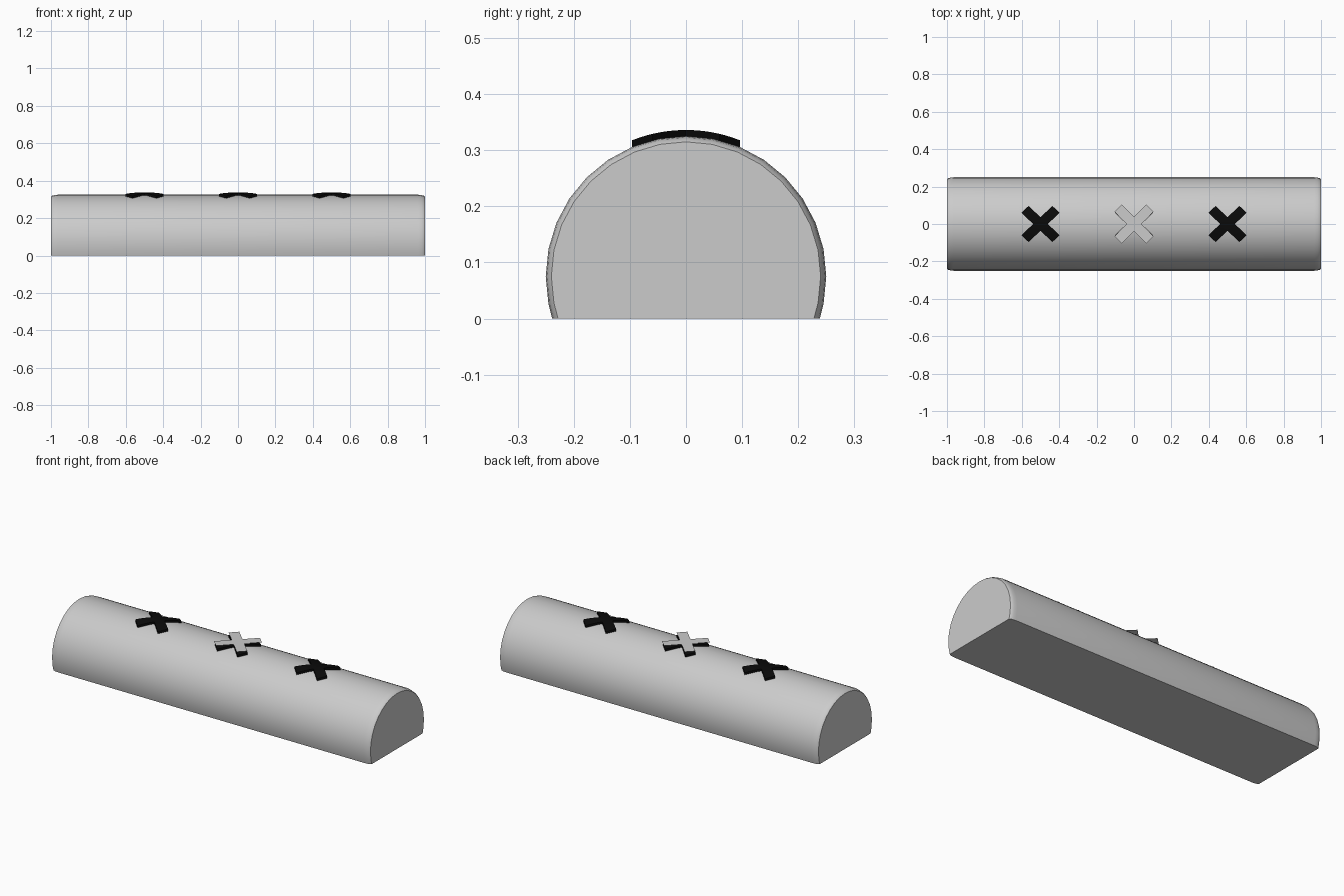
import bpy, bmesh, math

if "Cube" in bpy.data.objects:
    bpy.data.objects.remove(bpy.data.objects["Cube"])

CZ, R = 0.075, 0.25          # axis height and radius of the body


def finish(name, bm, angle=None, mat=None):
    bmesh.ops.recalc_face_normals(bm, faces=bm.faces)
    me = bpy.data.meshes.new(name)
    bm.to_mesh(me)
    bm.free()
    ob = bpy.data.objects.new(name, me)
    bpy.context.collection.objects.link(ob)
    if mat:
        me.materials.append(mat)
    if angle:
        bpy.ops.object.select_all(action='DESELECT')
        ob.select_set(True)
        bpy.context.view_layer.objects.active = ob
        bpy.ops.object.shade_smooth_by_angle(angle=math.radians(angle))
    return ob


# Body: round log with a flat underside and softened ends
def section(bm, x, r):
    low = -math.asin(CZ / r)
    step = math.pi / 16
    angles = [low] + [i * step for i in range(-1, 18)] + [math.pi - low]
    return [bm.verts.new((x, r * math.cos(a), CZ + r * math.sin(a))) for a in angles]


bm = bmesh.new()
half = [(1.0, 0.240), (0.994, 0.2445), (0.982, 0.248), (0.965, R)]
stations = [(-x, r) for x, r in half] + half[::-1]
rings = [section(bm, x, r) for x, r in stations]
for a, b in zip(rings, rings[1:]):
    n = len(a)
    for i in range(n):
        j = (i + 1) % n
        bm.faces.new((a[i], a[j], b[j], b[i]))
bm.faces.new(rings[0])
bm.faces.new(rings[-1])
finish("body", bm, 50)


# Flat diagonal cross made of a centre square and four divided arms
def cross_sheet(bm, length=0.120, width=0.028, cuts=5):
    ticks = [width + (length - width) * i / cuts for i in range(cuts + 1)]
    for k in range(4):
        t = math.pi / 4 + k * math.pi / 2
        c, s = math.cos(t), math.sin(t)
        rows = [[bm.verts.new((u * c - v * s, u * s + v * c, 0))
                 for v in (-width, 0, width)] for u in ticks]
        for p, q in zip(rows, rows[1:]):
            for i in range(2):
                bm.faces.new((p[i], q[i], q[i + 1], p[i + 1]))
        hub = bm.verts.new((0, 0, 0))
        for i in range(2):
            bm.faces.new((hub, rows[0][i], rows[0][i + 1]))
    bmesh.ops.remove_doubles(bm, verts=bm.verts, dist=1e-5)
    bmesh.ops.recalc_face_normals(bm, faces=bm.faces)


black = bpy.data.materials.new("black")
black.diffuse_color = (0.003, 0.003, 0.003, 1)
black.use_nodes = True
black.node_tree.nodes["Principled BSDF"].inputs["Base Color"].default_value = black.diffuse_color

# Curved black crosses hugging the top of the body
for name, x0 in (("left", -0.5), ("middle", 0.0), ("right", 0.5)):
    bm = bmesh.new()
    cross_sheet(bm)
    for v in bm.verts:
        y = v.co.y * 0.92
        v.co = (x0 + v.co.x * 0.98, y, CZ + math.sqrt(0.261 ** 2 - y * y))
    ext = bmesh.ops.extrude_face_region(bm, geom=bm.faces[:], use_keep_orig=True)
    for v in ext["geom"]:
        if isinstance(v, bmesh.types.BMVert):
            v.co.z -= 0.014
    finish(name + "_cross", bm, 30, black)

# Thin flat grey cross lying over the middle one
bm = bmesh.new()
cross_sheet(bm, cuts=1)
for v in bm.verts:
    v.co.z = 0.34
finish("flat_cross", bm)
